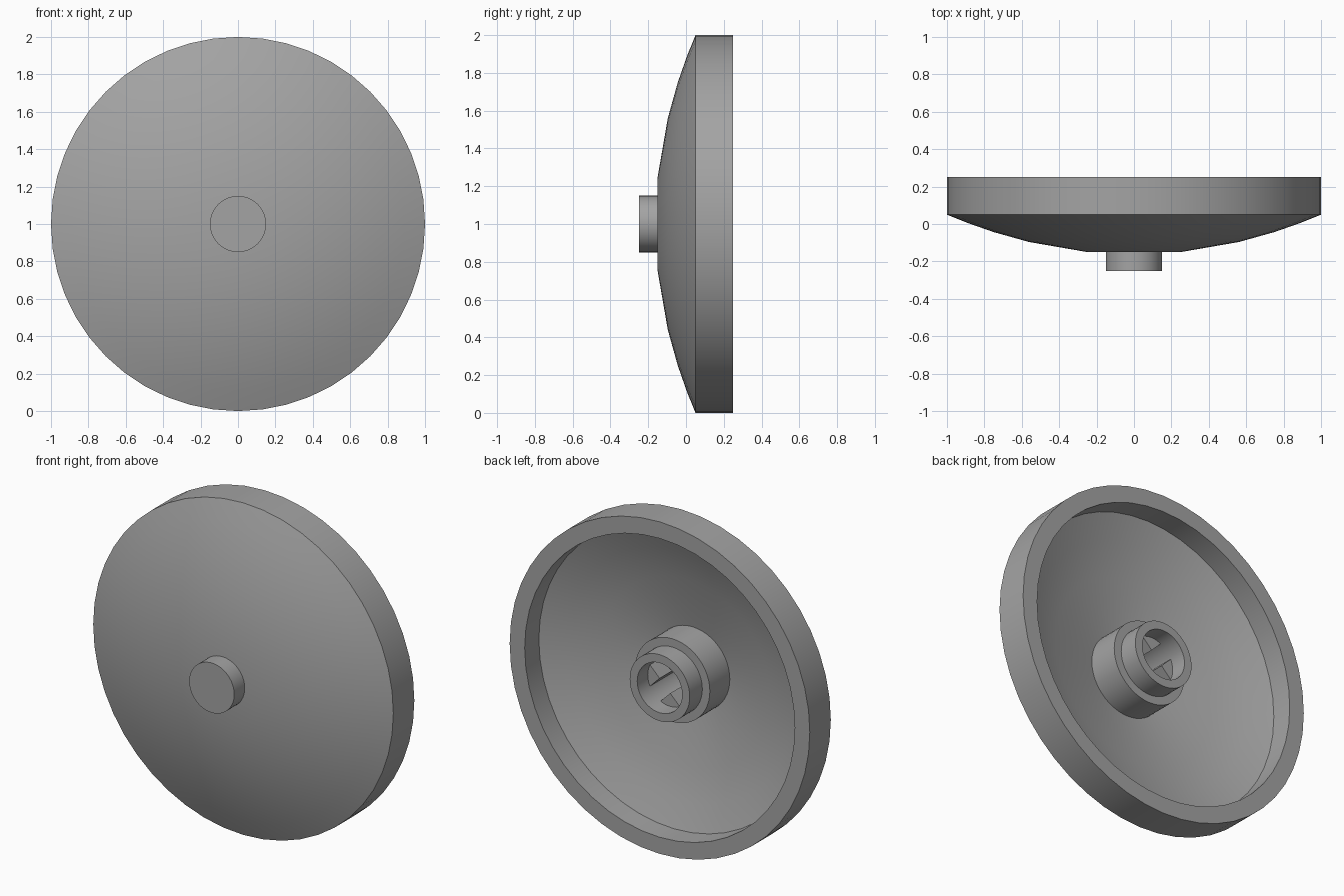
import bpy, bmesh, math
from mathutils import Vector

cube = bpy.data.objects.get("Cube")
if cube:
    bpy.data.objects.remove(cube, do_unlink=True)

SEGMENTS = 48
CENTRE_Z = 1.0

grey = bpy.data.materials.new("plain grey")
grey.use_nodes = True
colour = (0.37, 0.37, 0.37, 1)
grey.diffuse_color = colour
grey.node_tree.nodes["Principled BSDF"].inputs["Base Color"].default_value = colour


def finish(name, bm):
    bmesh.ops.remove_doubles(bm, verts=bm.verts, dist=0.0001)
    bmesh.ops.recalc_face_normals(bm, faces=bm.faces)
    mesh = bpy.data.meshes.new(name)
    bm.to_mesh(mesh)
    bm.free()
    mesh.materials.append(grey)
    obj = bpy.data.objects.new(name, mesh)
    bpy.context.collection.objects.link(obj)
    obj.location.z = CENTRE_Z
    bpy.ops.object.select_all(action="DESELECT")
    obj.select_set(True)
    bpy.context.view_layer.objects.active = obj
    bpy.ops.object.shade_smooth_by_angle(angle=math.radians(25))
    return obj


def lathe(name, profile):
    """Spin a (radius, y) profile around the y axis."""
    bm = bmesh.new()
    verts = [bm.verts.new((r, y, 0)) for r, y in profile]
    edges = [bm.edges.new(pair) for pair in zip(verts, verts[1:])]
    bmesh.ops.spin(bm, geom=verts + edges, cent=(0, 0, 0), axis=(0, 1, 0),
                   angle=math.tau, steps=SEGMENTS)
    return finish(name, bm)


def bowl(radii, y_start, y_end):
    """Points on a shallow curve whose depth grows with the radius squared."""
    a, b = radii[0] ** 2, radii[-1] ** 2
    return [(r, y_start + (y_end - y_start) * (r * r - a) / (b - a)) for r in radii]


# Dish: outer bowl, rim, inner bowl, stepped hub and its round socket
outer = bowl([0.25, 0.56, 0.75, 0.89, 1.0], -0.15, 0.05)
inner = bowl([0.9, 0.75, 0.56, 0.25], 0.115, -0.06)
hub = [(0.25, 0.13), (0.2, 0.13), (0.2, 0.25), (0.15, 0.25), (0.15, -0.1), (0, -0.1)]
lathe("dish_and_hub", [(0, -0.15)] + outer + [(1.0, 0.25), (0.9, 0.25)] + inner + hub)

# Front stud
lathe("front_stud", [(0, -0.25), (0.15, -0.25), (0.15, -0.14)])

# Four wedges in the socket leave a diagonal cross-shaped hole
half_gap, radius = 0.05, 0.15
start = math.asin(half_gap / radius)
sweep = math.pi / 2 - 2 * start
bm = bmesh.new()
for quarter in range(4):
    turn = math.pi / 4 + quarter * math.pi / 2
    corner = math.hypot(half_gap, half_gap)
    points = [(corner, turn + math.pi / 4)]
    points += [(radius, turn + start + sweep * i / 6) for i in range(7)]
    ring = [bm.verts.new((r * math.cos(a), 0.15, r * math.sin(a))) for r, a in points]
    face = bm.faces.new(ring)
    made = bmesh.ops.extrude_face_region(bm, geom=[face], use_keep_orig=True)
    moved = [v for v in made["geom"] if isinstance(v, bmesh.types.BMVert)]
    bmesh.ops.translate(bm, verts=moved, vec=Vector((0, -0.25, 0)))
finish("socket_wedges", bm)
